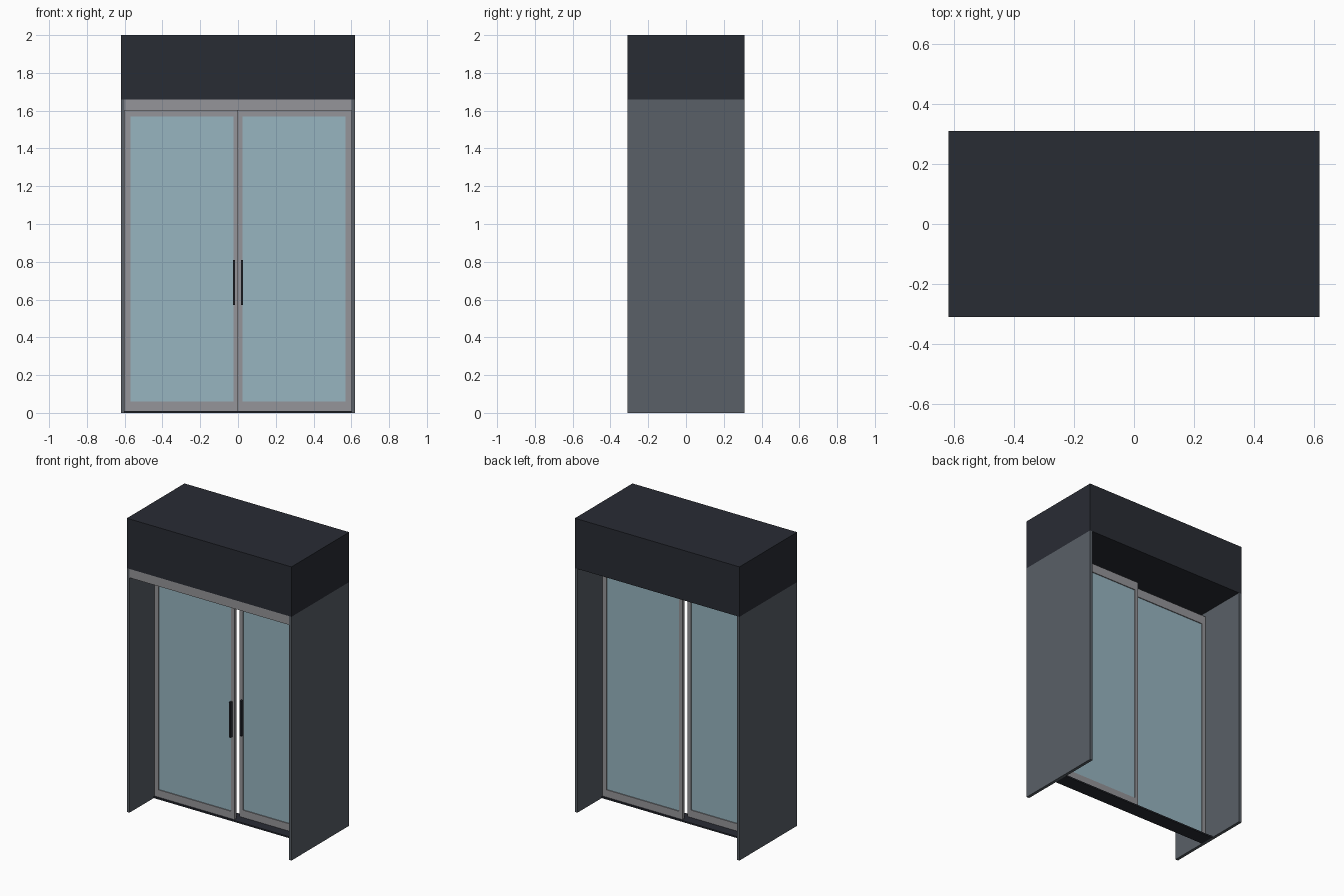
import bpy

if "Cube" in bpy.data.objects:
    bpy.data.objects.remove(bpy.data.objects["Cube"])


def mat(name, r, g, b):
    m = bpy.data.materials.new(name)
    m.diffuse_color = (r, g, b, 1)
    m.use_nodes = True
    m.node_tree.nodes["Principled BSDF"].inputs["Base Color"].default_value = m.diffuse_color
    return m


DARK = mat("dark_metal", 0.022, 0.025, 0.034)
WALL = mat("wall_grey", 0.10, 0.115, 0.135)
FRAME = mat("frame_grey", 0.30, 0.30, 0.32)
GLASS = mat("pale_glass", 0.31, 0.46, 0.53)


def box(name, x, y, z, material):
    """Box from (min, max) ranges on each axis."""
    r = [sorted(x), sorted(y), sorted(z)]
    bpy.ops.mesh.primitive_cube_add(size=1, location=[sum(a) / 2 for a in r])
    o = bpy.context.object
    o.name = name
    o.scale = [a[1] - a[0] for a in r]
    bpy.ops.object.transform_apply(location=False, rotation=False, scale=True)
    o.data.materials.append(material)
    return o


# header housing, front lintel strip and floor track
box("header", (-0.62, 0.62), (-0.31, 0.31), (1.66, 2.0), DARK)
box("lintel_strip", (-0.6, 0.6), (-0.31, -0.29), (1.6, 1.66), FRAME)
box("floor_track", (-0.6, 0.6), (-0.05, 0.05), (0, 0.01), DARK)

# side walls and sliding doors; the right door runs behind the left one
for side, s, yc in (("left", -1, -0.028), ("right", 1, 0.028)):
    box(side + "_wall", (s * 0.6, s * 0.62), (-0.31, 0.31), (0, 1.66), WALL)

    yr = (yc - 0.012, yc + 0.012)
    box(side + "_inner_stile", (0, s * 0.025), yr, (0.01, 1.63), FRAME)
    box(side + "_outer_stile", (s * 0.57, s * 0.6), yr, (0.01, 1.63), FRAME)
    box(side + "_bottom_rail", (s * 0.025, s * 0.57), yr, (0.01, 0.06), FRAME)
    box(side + "_top_rail", (s * 0.025, s * 0.57), yr, (1.57, 1.63), FRAME)
    box(side + "_glass", (s * 0.025, s * 0.57), (yc - 0.006, yc + 0.006), (0.06, 1.57), GLASS)

    # pull handle on the front face
    box(side + "_handle", (s * 0.015, s * 0.027), (yc - 0.032, yc - 0.012), (0.57, 0.81), DARK)
